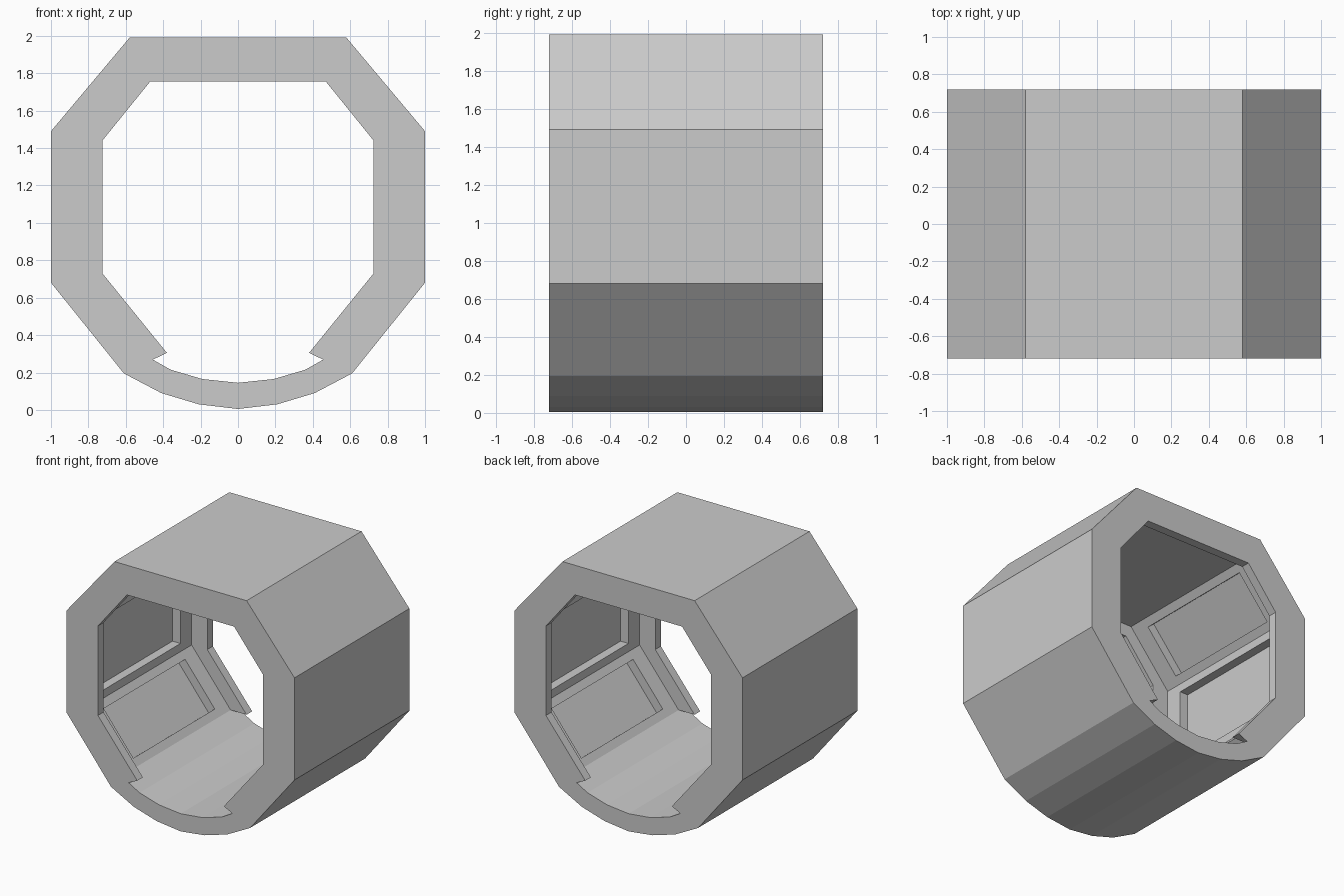
import bpy, bmesh
from mathutils import Vector

if "Cube" in bpy.data.objects:
    bpy.data.objects.remove(bpy.data.objects["Cube"])

H, K = 0.72, 0.65          # tube half length, inner side of the end lips
MARGIN_Y, MARGIN_T, DEPTH = 0.14, 0.065, 0.07

# Right half profiles (x, z), bottom centre to top; points correspond one to one
outer = [(0, .005), (.21, .03), (.41, .09), (.61, .195), (.61, .195),
         (1, .68), (1, 1.49), (.58, 1.99)]
wall = [(0, .145), (.19, .165), (.36, .215), (.52, .305), (.52, .305),
        (.862, .73), (.862, 1.44), (.518, 1.85)]
lip = [(0, .145), (.19, .165), (.36, .215), (.52, .305), (.38, .305),
       (.725, .73), (.725, 1.44), (.47, 1.755)]


def mirrored(half):
    return half + [(-x, z) for x, z in reversed(half[1:])]


bm = bmesh.new()
cache = {}


def vert(p):
    key = tuple(round(c, 4) + 0.0 for c in p)
    if key not in cache:
        cache[key] = bm.verts.new(key)
    return cache[key]


def face(points):
    vs = list(dict.fromkeys(vert(p) for p in points))
    if len(vs) > 2 and bm.faces.get(vs) is None:
        bm.faces.new(vs)


def recessed_panel(a, b, c, d):
    # a-b runs across the wall, b-c runs along the tube
    a, b, c, d = (Vector(p) for p in (a, b, c, d))
    u, v = (b - a).normalized() * MARGIN_T, (c - b).normalized() * MARGIN_Y
    n = u.cross(v).normalized()
    centre = (a + c) / 2
    if n.dot(centre - Vector((0, 0, 1.085))) < 0:
        n = -n
    rim = [a, b, c, d]
    edge = [a + u + v, b - u + v, c - u - v, d + u - v]
    floor = [p + n * DEPTH for p in edge]
    for i in range(4):
        j = (i + 1) % 4
        face([rim[i], rim[j], edge[j], edge[i]])
        face([edge[i], edge[j], floor[j], floor[i]])
    face(floor)


# Sweep around the wall section: outside, front lip, inner wall, back lip
stations = [(outer, -H), (lip, -H), (lip, -K), (wall, -K),
            (wall, K), (lip, K), (lip, H), (outer, H)]
loops = [[(x, y, z) for x, z in mirrored(half)] for half, y in stations]
count = len(loops[0])
panel_segments = {4, 5, 6, 8, 9, 10}   # three panelled walls per side
for s, loop in enumerate(loops):
    nxt = loops[(s + 1) % len(loops)]
    for i in range(count):
        j = (i + 1) % count
        quad = [loop[i], loop[j], nxt[j], nxt[i]]
        if s == 3 and i in panel_segments:
            recessed_panel(*quad)
        else:
            face(quad)

bmesh.ops.recalc_face_normals(bm, faces=bm.faces)
mesh = bpy.data.meshes.new("octagonal_tube_housing")
bm.to_mesh(mesh)
bm.free()
obj = bpy.data.objects.new("octagonal_tube_housing", mesh)
bpy.context.collection.objects.link(obj)
